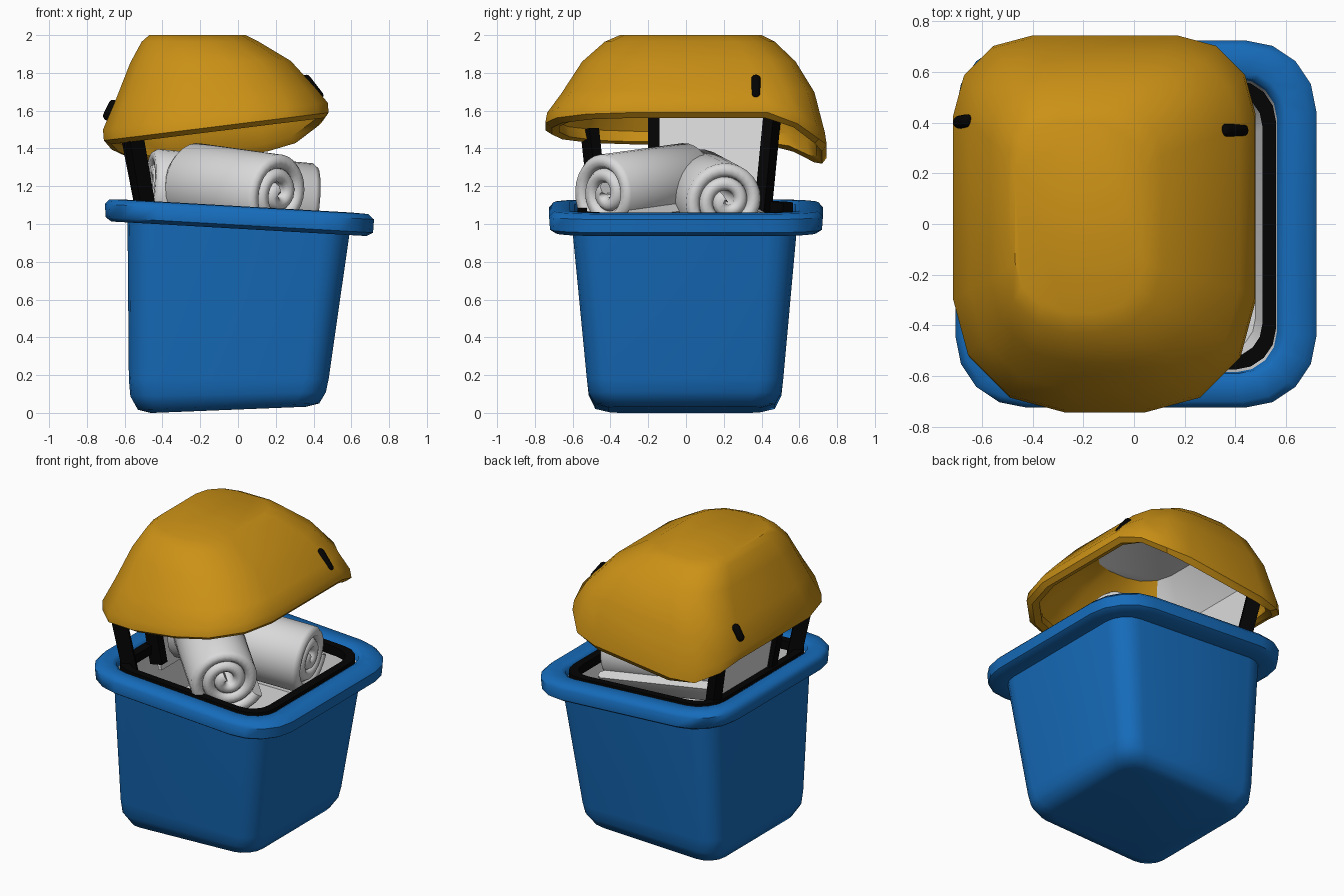
import bpy, bmesh, math
from mathutils import Vector, Matrix

if "Cube" in bpy.data.objects:
    bpy.data.objects.remove(bpy.data.objects["Cube"])


def material(name, rgb):
    m = bpy.data.materials.new(name)
    m.diffuse_color = (*rgb, 1)
    m.use_nodes = True
    m.node_tree.nodes["Principled BSDF"].inputs["Base Color"].default_value = m.diffuse_color
    return m


GOLD = material("gold", (0.60, 0.285, 0.008))
BLUE = material("blue", (0.008, 0.15, 0.50))
WHITE = material("white", (0.70, 0.70, 0.71))
BLACK = material("black", (0.001, 0.001, 0.001))


def finish(bm, name, mats, angle=40):
    bmesh.ops.recalc_face_normals(bm, faces=bm.faces)
    me = bpy.data.meshes.new(name)
    bm.to_mesh(me)
    bm.free()
    ob = bpy.data.objects.new(name, me)
    bpy.context.collection.objects.link(ob)
    for m in mats:
        me.materials.append(m)
    bpy.ops.object.select_all(action='DESELECT')
    ob.select_set(True)
    bpy.context.view_layer.objects.active = ob
    bpy.ops.object.shade_smooth_by_angle(angle=math.radians(angle))
    return ob


def skin(bm, loops, closed=False):
    """Join point loops with quads; cap both ends unless closed."""
    rows = [[bm.verts.new(p) for p in lp] for lp in loops]
    n = len(rows[0])
    pairs = list(zip(rows, rows[1:])) + ([(rows[-1], rows[0])] if closed else [])
    bands = []
    for a, b in pairs:
        bands.append([bm.faces.new((a[i], a[(i + 1) % n], b[(i + 1) % n], b[i]))
                      for i in range(n)])
    if not closed:
        bands.insert(0, [bm.faces.new(rows[0])])
        bands.append([bm.faces.new(rows[-1])])
    return bands


def ring(x0, x1, y0, y1, rf, rb, z, tilt=0, drop=0, seg=4):
    """Rounded rectangle; rf / rb are the front / back corner radii."""
    pts = []
    for cx, cy, r, a0 in ((x1 - rb, y1 - rb, rb, 0), (x0 + rb, y1 - rb, rb, 90),
                          (x0 + rf, y0 + rf, rf, 180), (x1 - rf, y0 + rf, rf, 270)):
        for i in range(seg + 1):
            a = math.radians(a0 + 90 * i / seg)
            x, y = cx + r * math.cos(a), cy + r * math.sin(a)
            t = min(max((y - 0.5) / 0.22, 0), 1)
            pts.append((x, y, z + tilt * x - drop * t))
    return pts


# Blue bin: tapered body, thick tilted rim, white inner lining
T = -0.057
bm = bmesh.new()
bands = skin(bm, [
    ring(-.46, .36, -.41, .40, .12, .12, .018, .04),
    ring(-.53, .43, -.48, .47, .13, .13, .035, .035),
    ring(-.57, .465, -.515, .505, .13, .13, .10, .02),
    ring(-.578, .48, -.525, .515, .13, .13, .18),
    ring(-.585, .59, -.60, .585, .15, .15, .98, T),
    ring(-.67, .68, -.69, .69, .25, .25, .975, T),
    ring(-.70, .715, -.72, .72, .28, .28, .995, T),
    ring(-.705, .72, -.725, .725, .28, .28, 1.065, T),
    ring(-.68, .69, -.70, .70, .26, .26, 1.092, T),
    ring(-.60, .60, -.615, .605, .18, .18, 1.095, T),
    ring(-.575, .575, -.59, .58, .16, .16, 1.08, T),
    ring(-.57, .565, -.585, .575, .16, .16, 1.04, T),
    ring(-.53, .48, -.51, .50, .14, .14, .68),
])
for band in bands[-2:]:
    for f in band:
        f.material_index = 1
finish(bm, "bin", [BLUE, WHITE], 50)

# Black seal inside the opening
bm = bmesh.new()
skin(bm, [
    ring(-.562, .56, -.575, .567, .16, .16, 1.03, T),
    ring(-.562, .56, -.575, .567, .16, .16, 1.09, T),
    ring(-.51, .507, -.525, .517, .13, .13, 1.09, T),
    ring(-.51, .507, -.525, .517, .13, .13, 1.03, T),
], closed=True)
finish(bm, "seal", [BLACK])

# Gold domed lid with a flap at the back and a partly white ceiling inside
bm = bmesh.new()
S = dict(seg=3)
bands = skin(bm, [
    ring(-.47, .04, -.35, .40, .20, .18, 2.0, 0, **S),
    ring(-.51, .11, -.43, .47, .25, .20, 1.965, 0, **S),
    ring(-.57, .28, -.55, .58, .33, .25, 1.86, .01, **S),
    ring(-.65, .415, -.66, .68, .40, .29, 1.69, .06, **S),
    ring(-.715, .475, -.735, .735, .44, .31, 1.585, .12, .12, **S),
    ring(-.71, .48, -.745, .745, .44, .31, 1.53, .124, .13, **S),
    ring(-.67, .455, -.71, .72, .42, .30, 1.505, .124, .14, **S),
    ring(-.64, .425, -.67, .69, .41, .29, 1.515, .124, .13, **S),
    ring(-.66, .415, -.68, .68, .41, .29, 1.57, .12, .10, **S),
    ring(-.60, .37, -.61, .63, .36, .26, 1.67, .06, **S),
    ring(-.52, .24, -.50, .53, .28, .22, 1.82, .01, **S),
    ring(-.45, .08, -.38, .42, .20, .18, 1.93, 0, **S),
])
for band in bands[10:]:
    for f in band:
        c = f.calc_center_median()
        if c.y - c.x > 0.05:
            f.material_index = 1
finish(bm, "lid", [GOLD, WHITE], 35)


def bar(name, a, b, w, d, mat):
    """Box from a to b, w wide along y and d deep."""
    a, b = Vector(a), Vector(b)
    q = (b - a).to_track_quat('Z', 'Y')
    bm = bmesh.new()
    bmesh.ops.create_cube(bm, size=1, matrix=Matrix.LocRotScale(
        (a + b) / 2, q, (w, d, (b - a).length)))
    return finish(bm, name, [mat])


# Hinge straps on the left side, with a white sheet between two of them
for i, (y0, y1, x1, z1) in enumerate(((-.455, -.51, -.56, 1.50),
                                      (-.17, -.17, -.585, 1.56),
                                      (.40, .455, -.585, 1.56))):
    bar(f"hinge_strap_{i + 1}", (-.475, y0, 1.0), (x1, y1, z1), .06, .09, BLACK)
bar("hinge_sheet", (-.47, .135, .95), (-.595, .135, 1.66), .60, .025, WHITE)


def pellet(name, a, b, r, mat):
    """Capsule from a to b."""
    a, b = Vector(a), Vector(b)
    h = (b - a).length / 2
    bm = bmesh.new()
    bmesh.ops.create_uvsphere(bm, u_segments=16, v_segments=9, radius=r)
    for v in bm.verts:
        v.co.z += math.copysign(h - r, v.co.z)
    bm.transform(Matrix.LocRotScale((a + b) / 2, (b - a).to_track_quat('Z', 'Y'), None))
    finish(bm, name, [mat])


# Black eye buttons on the lid sides, small gold item inside the bin
pellet("right_eye", (.442, .37, 1.66), (.345, .37, 1.785), .026, BLACK)
pellet("left_eye", (-.70, .40, 1.55), (-.65, .41, 1.655), .026, BLACK)
pellet("inner_item", (.28, -.04, .76), (.28, .12, .76), .06, GOLD)


def towel(name, a, b, radius, turns=2.6, spin=0):
    """Spiral roll from a to b: a rounded strip swept along a spiral."""
    a, b = Vector(a), Vector(b)
    h = (b - a).length / 2
    r0 = 0.025
    pitch = (radius - .035 - r0) / turns
    t, e = pitch * .49, pitch * .35
    prof = [(-t, -h + e), (-t, h - e), (-t * .5, h), (t * .5, h),
            (t, h - e), (t, -h + e), (t * .5, -h), (-t * .5, -h)]
    n = int(turns * 28)
    mat = Matrix.LocRotScale((a + b) / 2, (b - a).to_track_quat('Z', 'Y'), None)
    loops = []
    for i in range(n + 1):
        ang = spin + 2 * math.pi * turns * i / n
        r = r0 + pitch * turns * i / n
        loops.append([mat @ Vector(((r + dr) * math.cos(ang), (r + dr) * math.sin(ang), z))
                      for dr, z in prof])
    bm = bmesh.new()
    skin(bm, loops)
    finish(bm, name, [WHITE], 60)


# Rolled towels
towel("front_towel", (-.24, .03, 1.225), (.23, -.44, 1.16), .255, spin=2.0)
towel("back_towel", (-.47, .07, 1.20), (.40, .22, 1.12), .25, spin=2.2)
